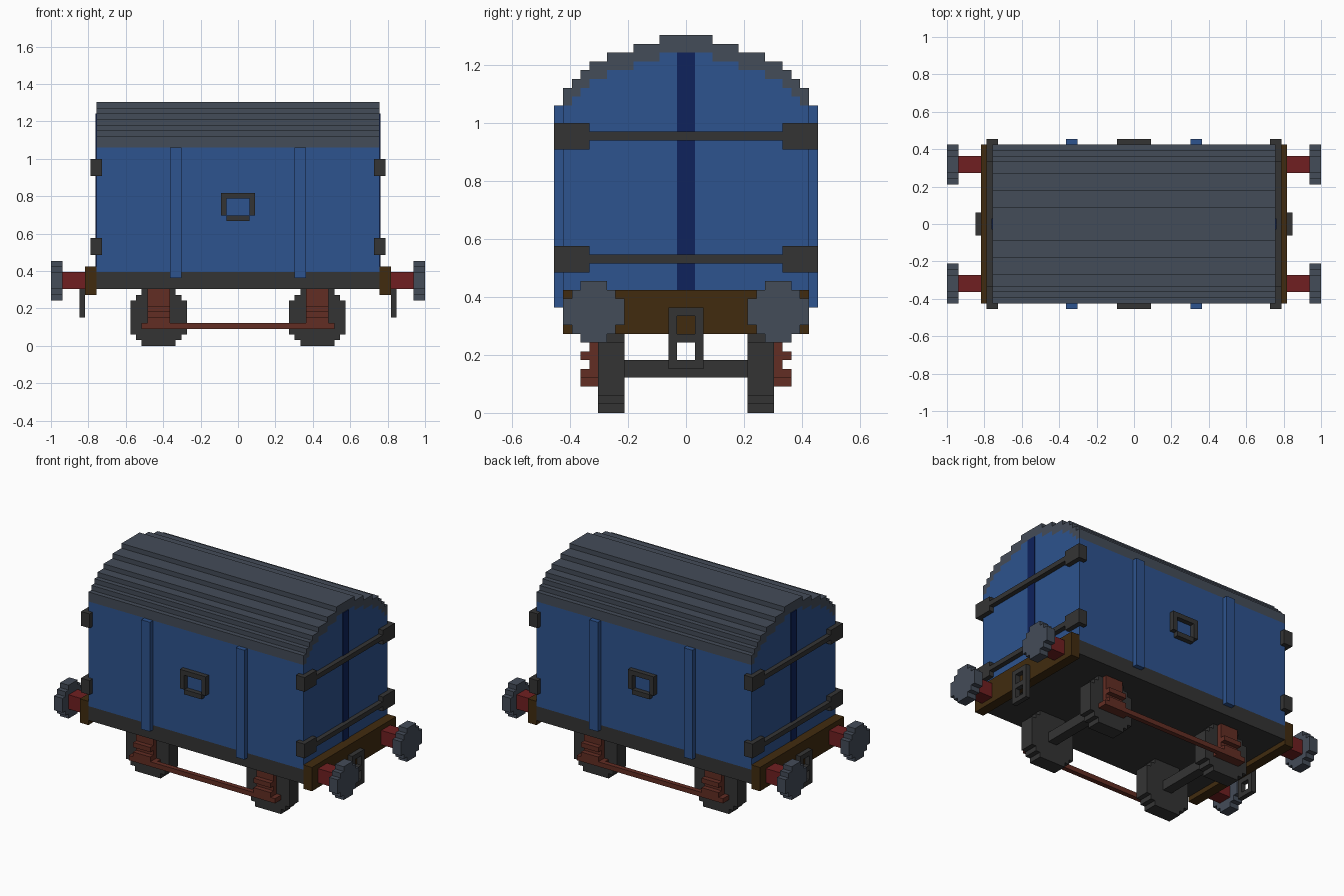
import bpy, bmesh
from mathutils import Matrix

cube = bpy.data.objects.get("Cube")
if cube:
    bpy.data.objects.remove(cube, do_unlink=True)

U = 1 / 33  # block size: the whole wagon is 66 blocks long


def material(name, rgb):
    lin = [((c / 255 + 0.055) / 1.055) ** 2.4 for c in rgb] + [1.0]
    m = bpy.data.materials.new(name)
    m.use_nodes = True
    m.diffuse_color = lin
    m.node_tree.nodes["Principled BSDF"].inputs["Base Color"].default_value = lin
    return m


BLUE = material("body blue", (45, 83, 142))
NAVY = material("dark blue", (14, 34, 92))
GREY = material("slate grey", (68, 76, 88))
BLACK = material("charcoal", (52, 52, 52))
BROWN = material("wood brown", (65, 43, 15))
RED = material("buffer red", (112, 31, 33))
RUST = material("rust red", (98, 45, 35))


def finish(name, bm, mat):
    bmesh.ops.recalc_face_normals(bm, faces=bm.faces)
    me = bpy.data.meshes.new(name)
    bm.to_mesh(me)
    bm.free()
    me.materials.append(mat)
    ob = bpy.data.objects.new(name, me)
    bpy.context.collection.objects.link(ob)
    return ob


def boxes(name, mat, *spans):
    """One object from boxes given as (x0, x1, y0, y1, z0, z1) in blocks."""
    bm = bmesh.new()
    for x0, x1, y0, y1, z0, z1 in spans:
        mtx = Matrix.Translation(((x0 + x1) * U / 2, (y0 + y1) * U / 2, (z0 + z1) * U / 2))
        mtx = mtx @ Matrix.Diagonal(((x1 - x0) * U, (y1 - y0) * U, (z1 - z0) * U, 1))
        bmesh.ops.create_cube(bm, size=1, matrix=mtx)
    return finish(name, bm, mat)


def flip(span, sx, sy):
    """Mirror a box span into another quadrant."""
    x0, x1, y0, y1, z0, z1 = span
    xs, ys = sorted((x0 * sx, x1 * sx)), sorted((y0 * sy, y1 * sy))
    return (*xs, *ys, z0, z1)


def mirrored(name, mat, spans, signs):
    for sx, sy in signs:
        tag = ("_left" if sx > 0 else "_right") + ("_back" if sy > 0 else "_front")
        boxes(name + tag, mat, *[flip(s, sx, sy) for s in spans])


def prism(name, mat, outline, half_len):
    """Extrude a (y, z) outline along x."""
    bm = bmesh.new()
    face = bm.faces.new([bm.verts.new((-half_len * U, y * U, z * U)) for y, z in outline])
    ext = bmesh.ops.extrude_face_region(bm, geom=[face])
    verts = [v for v in ext["geom"] if isinstance(v, bmesh.types.BMVert)]
    bmesh.ops.translate(bm, verts=verts, vec=(2 * half_len * U, 0, 0))
    return finish(name, bm, mat)


def stepped_arch(steps, top, base):
    """Staircase outline from +y over the top to -y; steps are half widths."""
    right = [(steps[0], base)]
    z = top - len(steps) + 1
    for i, w in enumerate(steps):
        right.append((w, z + i))
        if i + 1 < len(steps):
            right.append((steps[i + 1], z + i))
    return right + [(-y, z) for y, z in reversed(right)]


QUAD = [(1, 1), (-1, 1), (1, -1), (-1, -1)]
ENDS = [(1, 1), (-1, 1)]
SIDES = [(1, 1), (1, -1)]

# Stepped barrel roof and the body filling it
steps = [14, 13, 12, 11, 9, 6, 3]
outer = stepped_arch(steps, 43, 35)
inner = stepped_arch(steps, 41, 35)[1:-1]
prism("roof", GREY, outer + inner[::-1], 25)
prism("body", BLUE, stepped_arch(steps, 41, 13), 25)

# Underframe and end beams
boxes("underframe", BLACK, (-25, 25, -14, 14, 10, 13))
mirrored("end_beam", BROWN, [(25, 27, -14, 14, 9, 14)], ENDS)

# Door seam on each end
mirrored("door_seam", NAVY, [(25, 25.15, -1, 1, 14, 41)], ENDS)

# Hinge bars with corner brackets
for label, z in (("lower", 16), ("upper", 30)):
    mirrored(label + "_hinge", BLACK,
             [(25, 26, -11, 11, z + 1, z + 2),
              (24, 26, 11, 15, z, z + 3), (24, 26, -15, -11, z, z + 3)], ENDS)

# Side ribs and label frames
mirrored("side_rib", BLUE, [(10, 12, 14, 15, 12, 35)], QUAD)
for _, sy in SIDES:
    boxes("label_frame_" + ("back" if sy > 0 else "front"), BLACK,
          *[flip(s, 1, sy) for s in ((-3, 3, 14, 15, 26, 27), (-3, -2, 14, 15, 23, 26),
                                     (2, 3, 14, 15, 23, 26), (-2, 2, 14, 15, 22, 23))])

# Buffers: square shaft and rounded stepped disc
mirrored("buffer_shaft", RED, [(27, 31, 9, 12, 10, 13)], QUAD)
mirrored("buffer_disc", GREY,
         [(31, 33, 9, 12, 8, 9), (31, 33, 8, 13, 9, 10), (31, 33, 7, 14, 10, 13),
          (31, 33, 8, 13, 13, 14), (31, 33, 9, 12, 14, 15)], QUAD)

# Coupling link hanging on each end beam
mirrored("coupling", BLACK,
         [(27, 28, -2, -1, 5, 12), (27, 28, 1, 2, 5, 12), (27, 28, -1, 1, 11, 12),
          (27, 28, -1, 1, 8, 9), (27, 28, -1, 1, 5, 6)], ENDS)

# Wheels, axles, springs and tie bars
mirrored("wheel", BLACK,
         [(11, 17, 7, 10, 0, 1), (10, 18, 7, 10, 1, 2), (9, 19, 7, 10, 2, 8),
          (10, 18, 7, 10, 8, 9), (11, 17, 7, 10, 9, 10)], QUAD)
mirrored("axle", BLACK, [(13, 15, -7, 7, 4, 6)], ENDS)
mirrored("spring", RUST,
         [(12, 16, 10, 11, 4, 10), (12, 16, 11, 12, 6, 7),
          (12, 16, 11, 12, 4, 5), (11, 17, 10, 12, 3, 4)], QUAD)
for _, sy in SIDES:
    boxes("tie_bar_" + ("back" if sy > 0 else "front"), RUST,
          flip((-11, 11, 11, 12, 3, 4), 1, sy))
